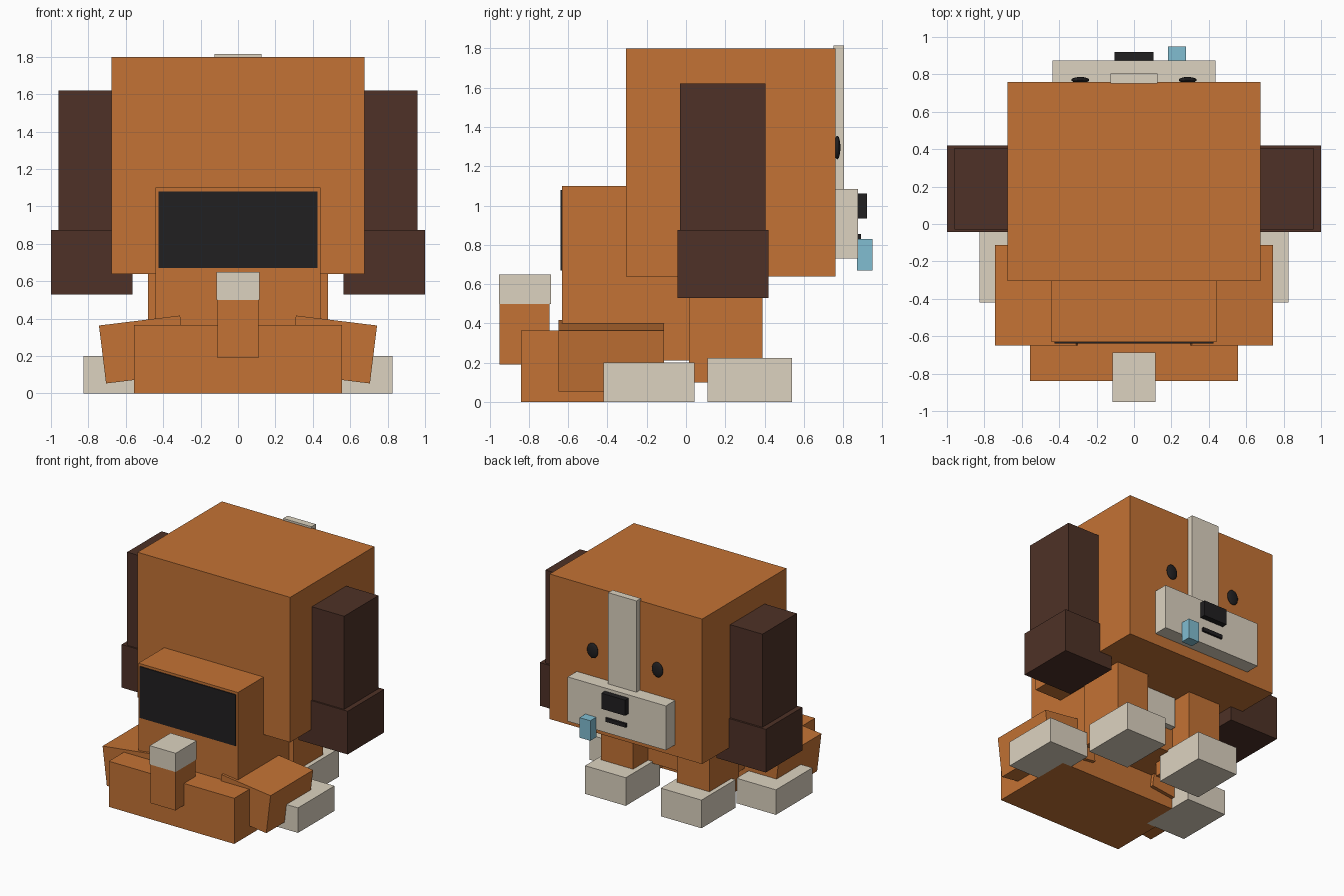
import bpy
import math

if "Cube" in bpy.data.objects:
    bpy.data.objects.remove(bpy.data.objects["Cube"])


def material(name, rgb):
    m = bpy.data.materials.new(name)
    m.diffuse_color = (*rgb, 1)
    m.use_nodes = True
    m.node_tree.nodes["Principled BSDF"].inputs["Base Color"].default_value = m.diffuse_color
    return m


ORANGE = material("orange_fur", (0.55, 0.17, 0.035))
BROWN = material("brown_fur", (0.077, 0.031, 0.02))
CREAM = material("cream_fur", (0.72, 0.65, 0.53))
BLACK = material("black", (0.015, 0.014, 0.015))
BLUE = material("blue_tongue", (0.22, 0.51, 0.64))


def box(name, x, y, z, mat, tilt=0):
    """Box from (min, max) ranges, optionally tilted about y."""
    bpy.ops.mesh.primitive_cube_add(
        size=1,
        location=[(a + b) / 2 for a, b in (x, y, z)],
        rotation=(0, math.radians(tilt), 0))
    o = bpy.context.object
    o.name = name
    o.scale = [b - a for a, b in (x, y, z)]
    o.data.materials.append(mat)
    return o


def pair(name, x, y, z, mat, tilt=0):
    """Matching boxes on the left and right."""
    box(name + "_right", x, y, z, mat, tilt)
    box(name + "_left", (-x[1], -x[0]), y, z, mat, -tilt)


# Head and body
box("head", (-0.675, 0.675), (-0.305, 0.76), (0.64, 1.8), ORANGE)
box("body", (-0.44, 0.44), (-0.63, 0.2), (0.21, 1.1), ORANGE)
box("chest_patch", (-0.18, 0.18), (0.19, 0.25), (0.4, 0.66), CREAM)
box("back_patch", (-0.425, 0.425), (-0.638, -0.62), (0.67, 1.08), BLACK)
box("rump", (-0.555, 0.555), (-0.84, -0.14), (0, 0.365), ORANGE)

# Tail
box("tail", (-0.11, 0.11), (-0.948, -0.695), (0.19, 0.51), ORANGE)
box("tail_tip", (-0.115, 0.115), (-0.952, -0.688), (0.5, 0.65), CREAM)

# Ears
pair("ear", (0.6, 0.96), (-0.03, 0.405), (0.6, 1.62), BROWN)
pair("ear_tip", (0.565, 1.0), (-0.042, 0.42), (0.53, 0.875), BROWN)

# Legs and paws
pair("front_leg", (0.195, 0.48), (0.015, 0.39), (0.1, 0.68), ORANGE)
pair("front_paw", (0.155, 0.515), (0.11, 0.54), (0, 0.225), CREAM)
pair("thigh", (0.289, 0.726), (-0.65, -0.112), (0.079, 0.391), ORANGE, 7)
pair("hind_paw", (0.475, 0.825), (-0.42, 0.042), (0, 0.2), CREAM)

# Face
box("forehead_stripe", (-0.125, 0.125), (0.75, 0.805), (1.08, 1.815), CREAM)
box("muzzle", (-0.435, 0.435), (0.74, 0.875), (0.73, 1.085), CREAM)
box("nose", (-0.105, 0.105), (0.86, 0.92), (0.935, 1.06), BLACK)
box("mouth", (-0.09, 0.09), (0.86, 0.892), (0.825, 0.855), BLACK)
box("tongue", (0.182, 0.278), (0.87, 0.95), (0.67, 0.83), BLUE)

# Eyes
for side, label in ((1, "right"), (-1, "left")):
    bpy.ops.mesh.primitive_uv_sphere_add(
        segments=24, ring_count=12, radius=1, location=(side * 0.287, 0.77, 1.295))
    eye = bpy.context.object
    eye.name = "eye_" + label
    eye.scale = (0.048, 0.016, 0.06)
    eye.data.materials.append(BLACK)
    bpy.ops.object.shade_smooth_by_angle()
